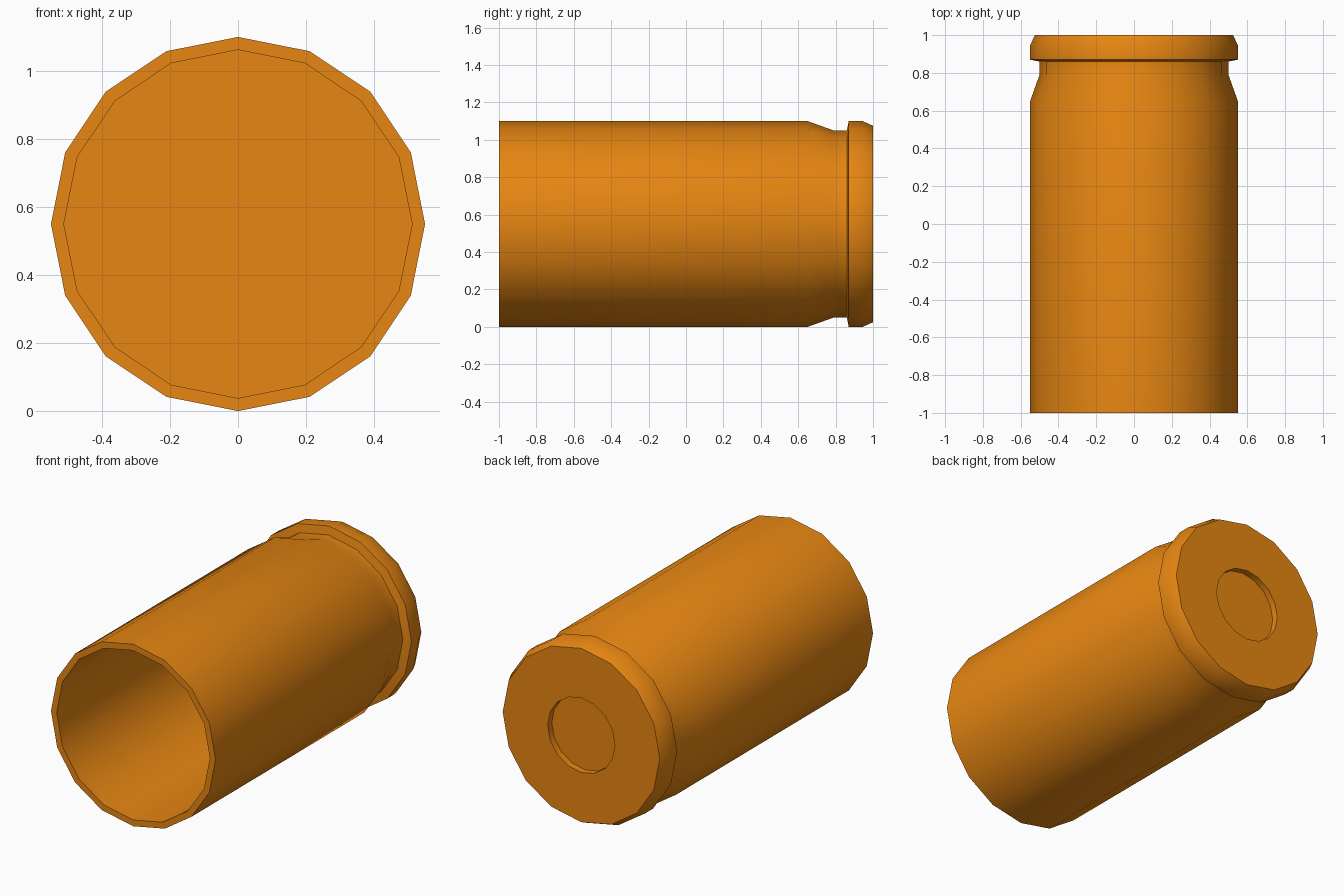
import bpy, bmesh, math
from mathutils import Vector

if "Cube" in bpy.data.objects:
    bpy.data.objects.remove(bpy.data.objects["Cube"])

SIDES = 16
CENTRE = Vector((0, 0, 0.55))

# Closed wall profile as (radius, y), from cavity floor round to primer pocket
PROFILE = [
    (0.0, 0.65), (0.512, 0.65), (0.512, -1.0),           # cavity and mouth
    (0.55, -1.0), (0.55, 0.65),                          # body
    (0.50, 0.79), (0.50, 0.86),                          # extractor groove
    (0.55, 0.87), (0.55, 0.945), (0.525, 1.0),           # rim
    (0.225, 1.0), (0.225, 0.96), (0.0, 0.96),            # primer pocket
]

brass = bpy.data.materials.new("brass")
brass.diffuse_color = (0.80, 0.24, 0.006, 1)
brass.use_nodes = True
brass.node_tree.nodes["Principled BSDF"].inputs["Base Color"].default_value = brass.diffuse_color

# Revolve the profile around the y axis
bm = bmesh.new()
verts = [bm.verts.new(CENTRE + Vector((0, y, r))) for r, y in PROFILE]
edges = [bm.edges.new(pair) for pair in zip(verts, verts[1:])]
bmesh.ops.spin(bm, geom=verts + edges, cent=CENTRE, axis=(0, 1, 0),
               angle=math.tau, steps=SIDES, use_duplicate=False)
bmesh.ops.remove_doubles(bm, verts=bm.verts, dist=1e-4)
bmesh.ops.dissolve_degenerate(bm, dist=1e-5, edges=bm.edges)
bmesh.ops.recalc_face_normals(bm, faces=bm.faces)

mesh = bpy.data.meshes.new("casing")
bm.to_mesh(mesh)
bm.free()
mesh.materials.append(brass)
casing = bpy.data.objects.new("casing", mesh)
bpy.context.collection.objects.link(casing)

# Smooth round the barrel, sharp at the lips
bpy.context.view_layer.objects.active = casing
casing.select_set(True)
bpy.ops.object.shade_smooth_by_angle(angle=math.radians(30))
